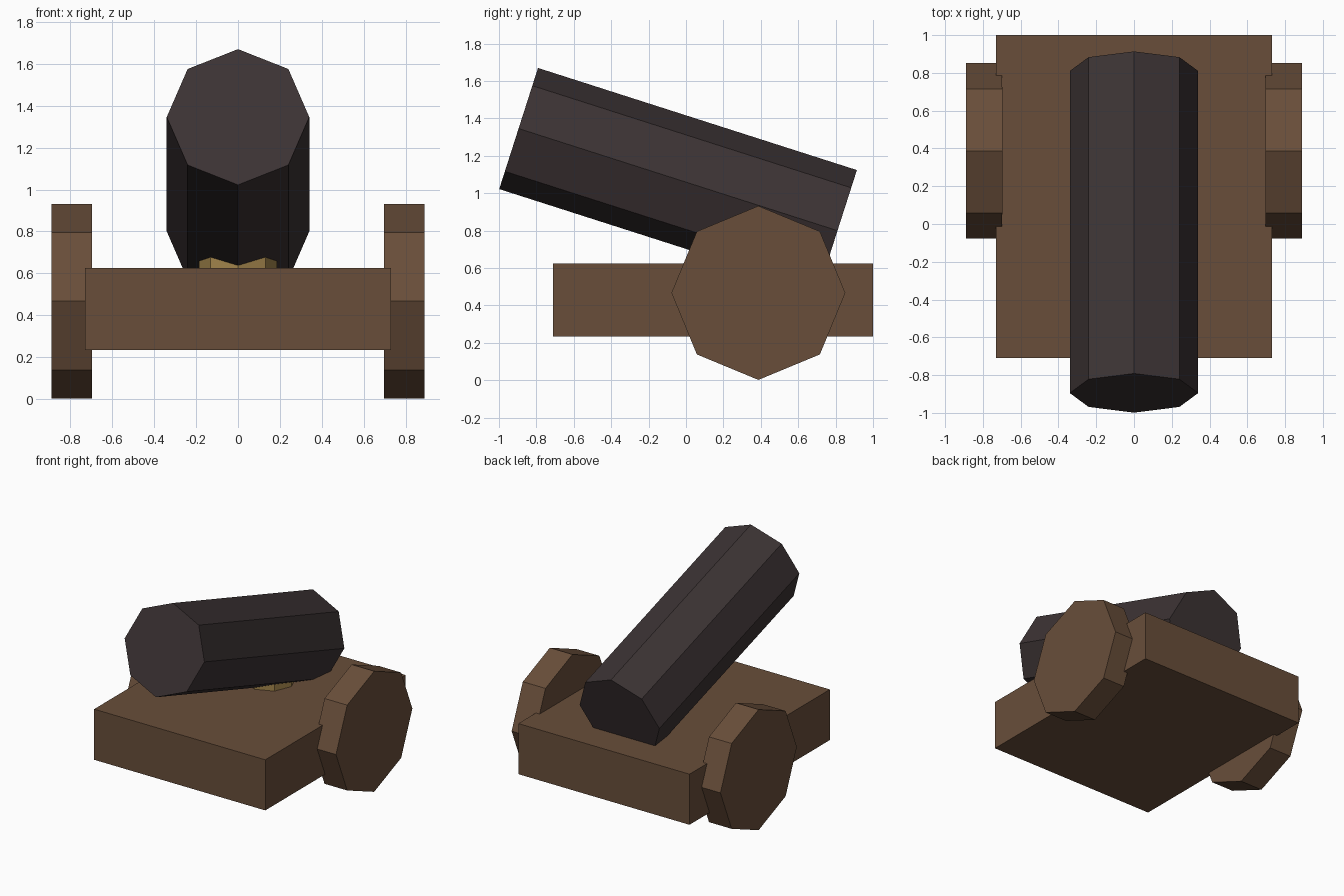
import bpy
from math import pi, atan2, hypot
from mathutils import Matrix, Vector

cube = bpy.data.objects.get("Cube")
if cube:
    bpy.data.objects.remove(cube, do_unlink=True)


def material(name, colour):
    mat = bpy.data.materials.new(name)
    mat.use_nodes = True
    mat.diffuse_color = (*colour, 1)
    mat.node_tree.nodes["Principled BSDF"].inputs["Base Color"].default_value = (*colour, 1)
    return mat


wood = material("brown wood", (0.14, 0.076, 0.042))
iron = material("dark iron", (0.045, 0.033, 0.034))
brass = material("brass", (0.36, 0.23, 0.07))


def prism(name, radius, depth, centre, axis, mat):
    """Octagonal prism along an axis, with one corner lying on the x or z direction."""
    bpy.ops.mesh.primitive_cylinder_add(vertices=8, radius=radius, depth=depth)
    obj = bpy.context.object
    obj.name = name
    obj.data.transform(Vector((0, 0, 1)).rotation_difference(Vector(axis)).to_matrix().to_4x4())
    obj.location = centre
    obj.data.materials.append(mat)
    return obj


# Flat carriage block
bpy.ops.mesh.primitive_cube_add(size=1, location=(0, 0.145, 0.43))
carriage = bpy.context.object
carriage.name = "carriage"
carriage.data.transform(Matrix.Diagonal((1.46, 1.71, 0.39, 1)))
carriage.data.materials.append(wood)

# Solid wheels on both sides
for side, x in (("left", 1), ("right", -1)):
    prism(side + "_wheel", 0.465, 0.193, (x * 0.794, 0.387, 0.467), (x, 0, 0), wood)

# Barrel tilted up towards the front
muzzle, breech = Vector((0, -0.895, 1.346)), Vector((0, 0.81, 0.80))
prism("barrel", 0.34, (muzzle - breech).length, (muzzle + breech) / 2, muzzle - breech, iron)

# Pivot post between carriage and barrel
prism("pivot_post", 0.185, 0.4, (0, 0.387, 0.7), (0, 0, 1), brass)
